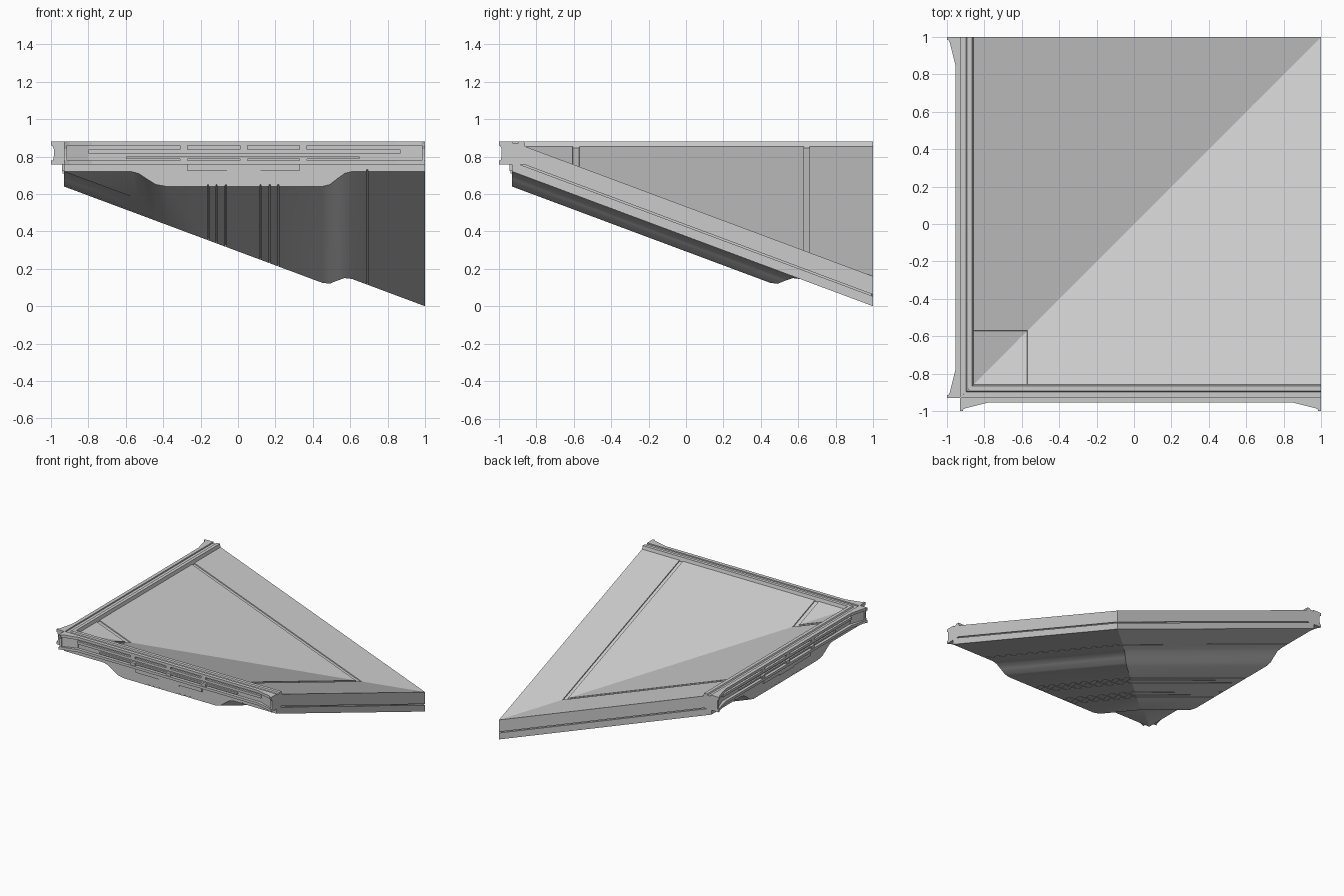
import bpy, bmesh
from math import radians

if "Cube" in bpy.data.objects:
    bpy.data.objects.remove(bpy.data.objects["Cube"])

LO, HI, SLOPE = -0.93, 1.0, 0.373   # plan limits and roof pitch


def make(name, verts, faces, smooth=False):
    """Build a part for the front wing and its twin reflected across the diagonal."""
    n = len(verts)
    verts = verts + [(y, x, z) for x, y, z in verts]
    faces = faces + [[i + n for i in reversed(f)] for f in faces]
    me = bpy.data.meshes.new(name)
    me.from_pydata(verts, [], faces)
    bm = bmesh.new()
    bm.from_mesh(me)
    bmesh.ops.remove_doubles(bm, verts=bm.verts, dist=1e-5)
    bmesh.ops.dissolve_degenerate(bm, edges=bm.edges, dist=1e-6)
    bmesh.ops.recalc_face_normals(bm, faces=bm.faces)
    bm.to_mesh(me)
    bm.free()
    ob = bpy.data.objects.new(name, me)
    bpy.context.collection.objects.link(ob)
    if smooth:
        bpy.ops.object.select_all(action='DESELECT')
        ob.select_set(True)
        bpy.context.view_layer.objects.active = ob
        bpy.ops.object.shade_smooth_by_angle(angle=radians(25))
    return ob


def prism(name, a, b):
    """Cap and skin two matching outlines."""
    n = len(a)
    faces = [list(range(n)), list(range(2 * n - 1, n - 1, -1))]
    faces += [[i, (i + 1) % n, (i + 1) % n + n, i + n] for i in range(n)]
    return make(name, a + b, faces)


def box(name, x0, x1, y0, y1, z0, z1):
    outline = [(x0, y0), (x1, y0), (x1, y1), (x0, y1)]
    return prism(name, [(x, y, z0) for x, y in outline], [(x, y, z1) for x, y in outline])


def layer(name, top, bottom, lo=LO, hi=HI):
    """Valley slab: profiles across the slope, swept down the pitch to the diagonal."""
    verts, faces = [], []

    def surface(profile):
        start = len(verts)
        for s, z in profile:
            verts.append((s, lo, z - SLOPE * (lo - LO)))
            verts.append((s, s, z - SLOPE * (s - LO)))
        ids = range(start, len(verts), 2)
        for i in list(ids)[:-1]:
            faces.append([i, i + 2, i + 3, i + 1])
        return list(ids)

    t, b = surface(top), surface(bottom)
    faces.append(t + b[::-1])
    faces.append([t[-1], t[-1] + 1, b[-1] + 1, b[-1]])
    return make(name, verts, faces, True)


def groove(x0, x1, z_edge, z_floor):
    return [(x0, z_edge), (x0 + 0.001, z_floor), (x1 - 0.001, z_floor), (x1, z_edge)]


# roof skin with sunken panel seams
skin_top = [(-0.87, 0.88)] + groove(-0.605, -0.57, 0.88, 0.872) \
    + groove(0.63, 0.66, 0.88, 0.872) + [(HI, 0.88)]
layer("roof_skin", skin_top, [(-0.87, 0.782), (HI, 0.782)], lo=-0.87)

# recessed shadow gap between the layers
layer("shadow_gap", [(-0.92, 0.79), (0.99, 0.79)],
      [(-0.92, 0.765), (0.99, 0.765)], lo=-0.92, hi=0.99)

# underside with deep central swelling and narrow slots
under = [(LO, 0.72), (-0.57, 0.72), (-0.53, 0.709), (-0.48, 0.676),
         (-0.44, 0.651), (-0.38, 0.64)]
for x in (-0.16, -0.115, -0.065, 0.12, 0.17, 0.215):
    under += groove(x - 0.004, x + 0.004, 0.64, 0.65)
under += [(0.45, 0.64), (0.49, 0.65), (0.53, 0.681), (0.57, 0.71), (0.61, 0.72)]
under += groove(0.687, 0.695, 0.72, 0.73) + [(HI, 0.72)]
layer("underside", [(LO, 0.773), (HI, 0.773)], under)

# mitred curb along the high edges
curb = [(-0.93, 0.757), (-0.93, 0.87), (-0.897, 0.87), (-0.892, 0.88),
        (-0.865, 0.88), (-0.858, 0.852), (-0.858, 0.757)]
prism("edge_curb", [(y, y, z) for y, z in curb], [(HI, y, z) for y, z in curb])


# fascia rails with flared ends
def rail(name, z0, z1, inset=0.0):
    plan = [(LO, -1.0), (-0.9, -0.985), (-0.78, -0.955), (0.85, -0.955),
            (0.97, -0.985), (HI, -1.0)]
    plan = [(x, y + inset) for x, y in plan] + [(HI, -0.925), (LO, -0.925)]
    prism(name, [(x, y, z0) for x, y in plan], [(x, y, z1) for x, y in plan])


rail("fascia_top_rail", 0.858, 0.88)
rail("fascia_bottom_rail", 0.757, 0.778)

# end plates and sloping recess cheeks
for x0, x1, xi in ((LO, LO + 0.015, -0.8), (HI, HI - 0.015, 0.87)):
    plate = [(-0.925, 0.757), (-0.995, 0.757), (-0.985, 0.8), (-0.985, 0.84),
             (-1.0, 0.88), (-0.925, 0.88)]
    prism("fascia_end_plate", [(x0, y, z) for y, z in plate], [(x1, y, z) for y, z in plate])
    cheek = [(x0, -0.925), (x0, -0.98), (xi, -0.935), (xi, -0.925)]
    prism("fascia_cheek", [(x, y, 0.77) for x, y in cheek], [(x, y, 0.865) for x, y in cheek])

# slim rails and spacer blocks in the recess
box("fascia_mid_rail", -0.8, 0.87, -0.947, -0.925, 0.817, 0.838)
box("fascia_low_rail", -0.6, 0.65, -0.942, -0.925, 0.787, 0.8)
for x in (-0.29, 0.03, 0.35):
    box("fascia_upper_block", x - 0.02, x + 0.02, -0.95, -0.925, 0.836, 0.86)
    box("fascia_lower_block", x - 0.02, x + 0.02, -0.95, -0.925, 0.776, 0.8)

# stepped bracket under the fascia
box("bracket_plate", -0.27, 0.33, -0.942, -0.92, 0.722, 0.757)
box("bracket_foot", -0.06, 0.12, -0.938, -0.92, 0.709, 0.722)
